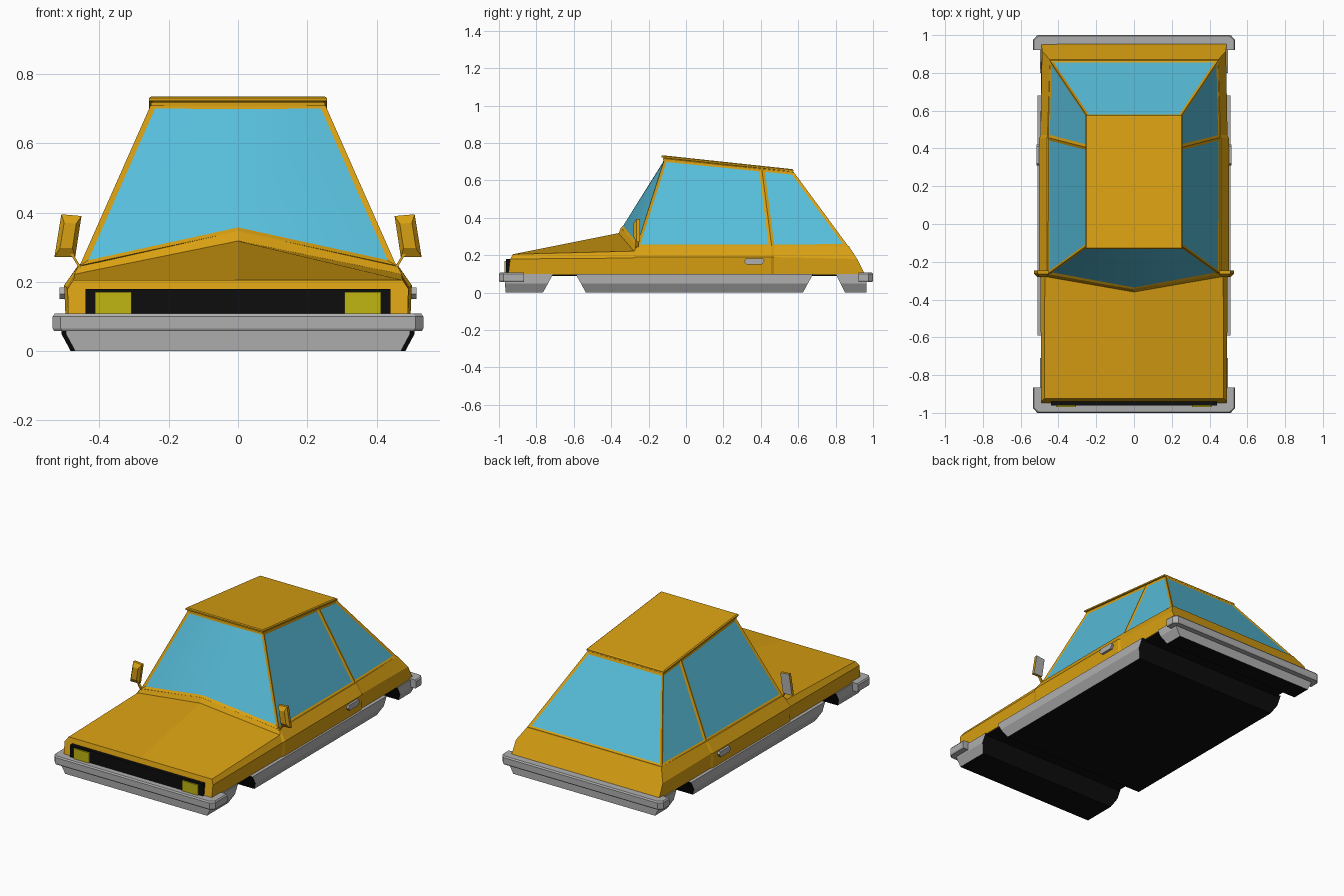
import bpy, bmesh

if "Cube" in bpy.data.objects:
    bpy.data.objects.remove(bpy.data.objects["Cube"])

def mat(name, r, g, b):
    m = bpy.data.materials.new(name)
    m.diffuse_color = (r, g, b, 1)
    m.use_nodes = True
    m.node_tree.nodes["Principled BSDF"].inputs["Base Color"].default_value = m.diffuse_color
    return m

YELLOW = mat("amber_paint", 0.69, 0.35, 0.006)
GLASS = mat("blue_glass", 0.095, 0.51, 0.70)
GREY = mat("grey_trim", 0.43, 0.43, 0.43)
BLACK = mat("black", 0.004, 0.004, 0.004)
LAMP = mat("lamp_yellow", 0.53, 0.46, 0.006)

def loft(name, rings, mats, rule=None, edit=None):
    """Skin rings of equal length, cap both ends, colour faces by rule."""
    bm = bmesh.new()
    vs = [[bm.verts.new(p) for p in r] for r in rings]
    n = len(rings[0])
    sides = []
    for a, b in zip(vs, vs[1:]):
        for i in range(n):
            j = (i + 1) % n
            sides.append(bm.faces.new((a[i], a[j], b[j], b[i])))
    bm.faces.new(vs[0])
    bm.faces.new(vs[-1])
    bmesh.ops.recalc_face_normals(bm, faces=bm.faces)
    bm.normal_update()
    if rule:
        for f in bm.faces:
            f.material_index = rule(f.normal, f.calc_center_median())
    if edit:
        edit(bm, sides)
    me = bpy.data.meshes.new(name)
    bm.to_mesh(me)
    bm.free()
    for m in mats:
        me.materials.append(m)
    ob = bpy.data.objects.new(name, me)
    bpy.context.collection.objects.link(ob)
    return ob

def box(name, x0, x1, y0, y1, z0, z1, m):
    ring = [(x0, y0), (x1, y0), (x1, y1), (x0, y1)]
    return loft(name, [[(x, y, z) for x, y in ring] for z in (z0, z1)], [m])

# painted lower body: cross-sections from nose to tail (bottom, belt, shoulder, centre)
stations = [
    [(.49, -.95, .098), (.492, -.94, .18), (.475, -.925, .205), (0, -.925, .205)],
    [(.49, -.29, .098), (.495, -.285, .185), (.472, -.278, .222), (0, -.36, .318)],
    [(.498, -.27, .098), (.502, -.27, .19), (.46, -.26, .248), (0, -.348, .347)],
    [(.498, .455, .098), (.502, .455, .19), (.46, .455, .25), (0, .455, .25)],
    [(.49, .47, .098), (.495, .47, .19), (.458, .47, .25), (0, .47, .25)],
    [(.49, .957, .098), (.487, .915, .18), (.445, .87, .25), (0, .87, .25)],
]
rings = [st + [(-x, y, z) for x, y, z in st[-2::-1]] for st in stations]
loft("body_shell", rings, [YELLOW])
box("underbody", -.485, .485, -.945, .95, .09, .099, BLACK)

# cabin: two outlines, window panels inset into painted frames
half_low = [(.457, -.265, .247), (.457, .458, .247), (.447, .868, .248)]
half_top = [(.25, -.115, .715), (.25, .405, .663), (.25, .575, .646)]
def outline(half, centre):
    return [centre] + half + [(-x, y, z) for x, y, z in half[::-1]]

def glaze(bm, sides):
    for group in ((0, 6), (1,), (2,), (3,), (4,), (5,)):
        panes = [sides[i] for i in group]
        bmesh.ops.inset_region(bm, faces=panes, thickness=.015, depth=-.005,
                               use_boundary=True, use_even_offset=True)
        for f in panes:
            f.material_index = 1
            f.smooth = len(group) == 2

loft("cabin", [outline(half_low, (0, -.348, .346)), outline(half_top, (0, -.12, .715))],
     [YELLOW, GLASS], edit=glaze)

# roof plate and the gutter strip under it
def roof(name, w, y0, y1, drop, thick):
    def z(y):
        return .735 - (y + .13) * .107 - drop
    def ring(w, y0, y1, d):
        return [(-w, y0, z(y0) - d), (w, y0, z(y0) - d), (w, y1, z(y1) - d), (-w, y1, z(y1) - d)]
    loft(name, [ring(w, y0, y1, thick), ring(w, y0, y1, thick * .35),
                ring(w - .006, y0 + .006, y1 - .006, 0)], [YELLOW])
roof("roof", .257, -.132, .575, 0, .013)
roof("roof_gutter", .251, -.122, .57, .012, .014)

# grey sill sections, black underneath and inside the wheel arches
def sill_rule(n, c):
    return 1 if n.z < -.9 or (abs(n.y) > .4 and abs(c.y) < .9) else 0

def sill(name, top, bottom, w):
    rings = []
    for z, inset in ((.1, 0), (.05, 0), (0, .027)):
        t = 1 - z / .1
        y0, y1 = [a + (b - a) * t for a, b in zip(top, bottom)]
        x = w - inset
        rings.append([(-x, y0, z), (x, y0, z), (x, y1, z), (-x, y1, z)])
    loft(name, rings, [GREY, BLACK], sill_rule)
sill("front_valance", (-.97, -.71), (-.965, -.765), .497)
sill("middle_sill", (-.59, .68), (-.535, .625), .51)
sill("rear_valance", (.80, .965), (.85, .965), .497)

# wrap-around bumpers with clipped corners
for name, s, wrap in (("front_bumper", -1, .865), ("rear_bumper", 1, .922)):
    def u_shape(d):
        h = [(.488, .945), (.488, wrap), (.535 - d, wrap), (.535 - d, .975), (.512 - d, 1 - d)]
        return h + [(-x, y) for x, y in h[::-1]]
    loft(name, [[(x, s * y, z) for x, y in u_shape(d)]
                for z, d in ((.058, .004), (.066, 0), (.1, 0), (.108, .006))], [GREY])

# grille
box("grille", -.44, .44, -.962, -.92, .1, .18, BLACK)

# paired parts
for side, s in (("right", 1), ("left", -1)):
    # headlight
    a, b = sorted((s * .308, s * .413))
    box(side + "_headlight", a, b, -.97, -.955, .108, .17, LAMP)

    # door handle: clipped plate
    h = [(.31, .165), (.32, .183), (.41, .183), (.42, .17), (.405, .15), (.325, .15)]
    loft(side + "_door_handle", [[(s * x, y, z) for y, z in h] for x in (.495, .515)], [GREY])

    # door mirror: leaning housing, tapered to the front, grey glass at the back
    q = [(.47, .272), (.53, .272), (.51, .395), (.452, .39)]
    cx, cz = .49, .335
    def mring(k, y):
        return [(s * (cx + (x - cx) * k), y, cz + (z - cz) * k) for x, z in q]
    loft(side + "_mirror", [mring(.6, -.28), mring(1, -.264), mring(1, -.247)],
         [YELLOW, GREY], lambda n, c: 1 if n.y > .9 else 0)

    # mirror stalk
    def stalk(x, z):
        return [(s * (x - .004), -.27, z), (s * (x + .004), -.27, z),
                (s * (x + .004), -.255, z), (s * (x - .004), -.255, z)]
    loft(side + "_mirror_stalk", [stalk(.452, .235), stalk(.48, .28)], [YELLOW])
